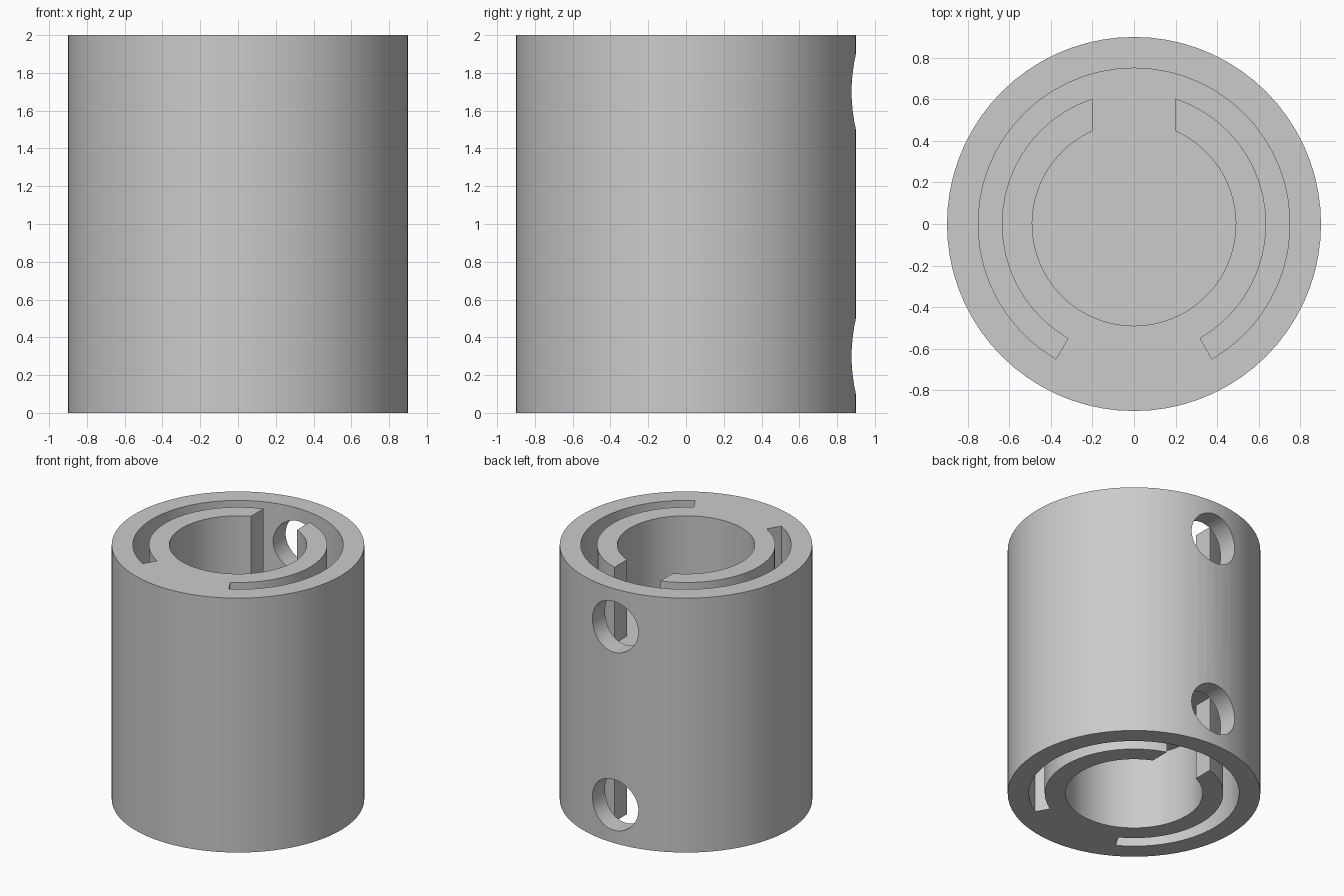
import bpy
import bmesh
from math import sin, cos, tau, radians, asin, pi

cube = bpy.data.objects.get("Cube")
if cube:
    bpy.data.objects.remove(cube)

HEIGHT, POCKET = 2.0, 0.6
R_BODY, R_SLOT, R_RING, R_BORE = 0.9, 0.75, 0.636, 0.49
GAP = 0.2
HOLE_R = 0.2

grey = bpy.data.materials.new("plain grey")
grey.use_nodes = True
colour = (0.6, 0.6, 0.6, 1)
grey.diffuse_color = colour
grey.node_tree.nodes["Principled BSDF"].inputs["Base Color"].default_value = colour


def arc(radius, start, end, steps):
    """Points along an arc about the origin, angles in radians."""
    angles = [start + (end - start) * i / steps for i in range(steps + 1)]
    return [(radius * cos(a), radius * sin(a)) for a in angles]


def prism(name, outline, z0, z1):
    """Extrude a closed outline between two heights."""
    bm = bmesh.new()
    face = bm.faces.new([bm.verts.new((x, y, z0)) for x, y in outline])
    top = bmesh.ops.extrude_face_region(bm, geom=[face])["geom"]
    moved = [v for v in top if isinstance(v, bmesh.types.BMVert)]
    bmesh.ops.translate(bm, verts=moved, vec=(0, 0, z1 - z0))
    bmesh.ops.recalc_face_normals(bm, faces=bm.faces)
    mesh = bpy.data.meshes.new(name)
    bm.to_mesh(mesh)
    bm.free()
    obj = bpy.data.objects.new(name, mesh)
    bpy.context.collection.objects.link(obj)
    mesh.materials.append(grey)
    return obj


# Solid round body
body = prism("sleeve_body", arc(R_BODY, 0, tau, 72)[:-1], 0, HEIGHT)

# Pocket outline: bore, back gap and the two curved slots in one closed shape
front = radians(-60)
ring_end, bore_end = asin(GAP / R_RING), asin(GAP / R_BORE)
pocket = arc(R_SLOT, front, pi - front, 48)
pocket += arc(R_RING, pi - front, pi / 2 + ring_end, 20)
pocket += arc(R_BORE, pi / 2 + bore_end, 5 * pi / 2 - bore_end, 48)
pocket += arc(R_RING, pi / 2 - ring_end, front, 20)
cutters = [
    prism("lower_pocket_cutter", pocket, -0.1, POCKET),
    prism("upper_pocket_cutter", pocket, HEIGHT - POCKET, HEIGHT + 0.1),
]

# Round screw holes through the back wall
for name, z in (("lower_hole_cutter", 0.3), ("upper_hole_cutter", 1.7)):
    hole = prism(name, arc(HOLE_R, 0, tau, 40)[:-1], 0, 0.4)
    hole.location = (0, 1.06, z)
    hole.rotation_euler.x = pi / 2
    cutters.append(hole)

for cutter in cutters:
    cut = body.modifiers.new(cutter.name, "BOOLEAN")
    cut.operation = "DIFFERENCE"
    cut.solver = "EXACT"
    cut.object = cutter

# Bake the cuts, then remove the cutters
bpy.context.view_layer.update()
graph = bpy.context.evaluated_depsgraph_get()
result = bpy.data.meshes.new_from_object(body.evaluated_get(graph))
body.modifiers.clear()
body.data = result
for cutter in cutters:
    bpy.data.objects.remove(cutter)

bpy.ops.object.select_all(action="DESELECT")
body.select_set(True)
bpy.context.view_layer.objects.active = body
bpy.ops.object.shade_smooth_by_angle(angle=radians(30))
